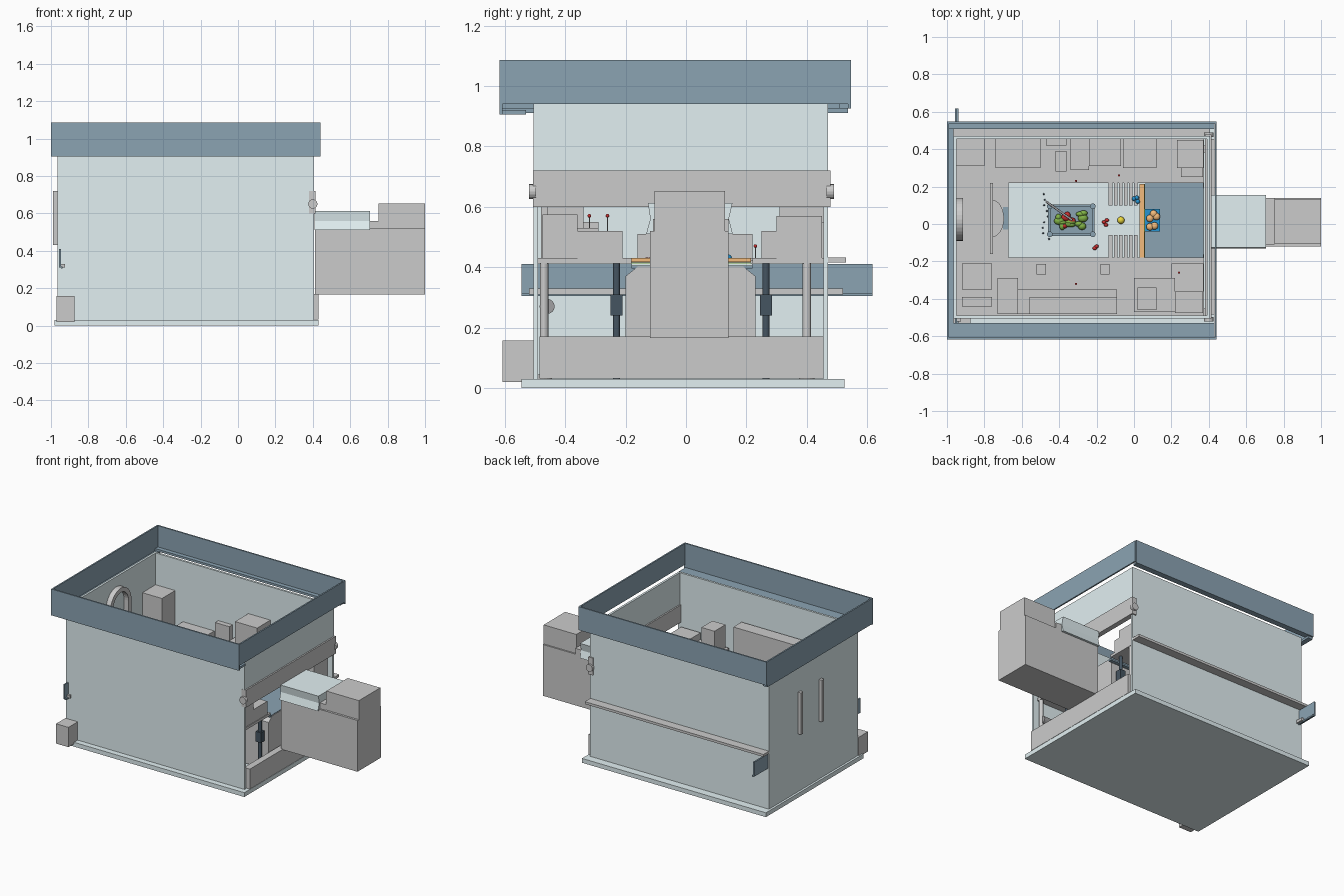
import bpy, bmesh, math, random
from mathutils import Vector

if "Cube" in bpy.data.objects:
    bpy.data.objects.remove(bpy.data.objects["Cube"])
random.seed(4)

def mat(name, c):
    m = bpy.data.materials.new(name)
    m.diffuse_color = (*c, 1)
    m.use_nodes = True
    m.node_tree.nodes["Principled BSDF"].inputs["Base Color"].default_value = m.diffuse_color
    return m

PALE = mat("pale_wall", (.76, .87, .89))
SLATE = mat("slate", (.26, .37, .45))
DARK = mat("dark_metal", (.06, .09, .12))
RED = mat("red", (.6, .03, .03))
GREEN = mat("green", (.22, .45, .06))
YELLOW = mat("yellow", (.85, .7, .05))
ORANGE = mat("orange", (.9, .5, .2))
BLUE = mat("blue", (.02, .3, .65))
STEEL = mat("steel", (.35, .35, .36))

def finish(name, bm, m=None):
    bmesh.ops.recalc_face_normals(bm, faces=bm.faces)
    me = bpy.data.meshes.new(name)
    bm.to_mesh(me)
    bm.free()
    ob = bpy.data.objects.new(name, me)
    bpy.context.collection.objects.link(ob)
    if m:
        me.materials.append(m)
    return ob

def box(name, x, y, z, m=None):
    bm = bmesh.new()
    bmesh.ops.create_cube(bm, size=1)
    for v in bm.verts:
        v.co = [r[0] + (c + .5) * (r[1] - r[0]) for c, r in zip(v.co, (x, y, z))]
    return finish(name, bm, m)

def prism_x(name, pts, x, m=None):
    """Extrude a (y, z) outline along x."""
    bm = bmesh.new()
    f = bm.faces.new([bm.verts.new((x[0], a, b)) for a, b in pts])
    r = bmesh.ops.extrude_face_region(bm, geom=[f])
    for v in r["geom"]:
        if isinstance(v, bmesh.types.BMVert):
            v.co.x = x[1]
    return finish(name, bm, m)

def rod(name, a, b, r, m=None, n=16):
    a, b = Vector(a), Vector(b)
    bm = bmesh.new()
    bmesh.ops.create_cone(bm, cap_ends=True, segments=n, radius1=r, radius2=r, depth=(b - a).length)
    q = (b - a).to_track_quat('Z', 'Y')
    for v in bm.verts:
        v.co = q @ v.co + (a + b) / 2
    return finish(name, bm, m)

def ball(name, p, s, m):
    bm = bmesh.new()
    bmesh.ops.create_uvsphere(bm, u_segments=14, v_segments=9, radius=1)
    for v in bm.verts:
        v.co = [c * k + o for c, k, o in zip(v.co, s, p)]
    for f in bm.faces:
        f.smooth = True
    return finish(name, bm, m)

# Base slab and shell
box("base_slab", (-.98, .43), (-.545, .525), (0, .03), PALE)
box("front_wall", (-.965, .405), (-.505, -.49), (.03, .94), PALE)
box("back_wall", (-.965, .405), (.455, .47), (.03, .94), PALE)
box("left_wall", (-.965, -.95), (-.49, .455), (.03, .94), PALE)
box("right_upper_wall", (.39, .405), (-.49, .455), (.72, .94), PALE)
box("right_beam", (.38, .415), (-.506, .478), (.60, .72))
box("right_lower_panel", (.385, .43), (-.485, .455), (.032, .17))
for y in (-.508, .478):
    rod("beam_knob", (.40, y - .012, .65), (.40, y + .012, .65), .025)

# Roof fascia: upright panels with inward bottom lips
box("front_fascia", (-1, .44), (-.618, -.608), (.905, 1.087), SLATE)
box("front_fascia_lip", (-.99, .43), (-.608, -.53), (.905, .92), SLATE)
box("back_fascia", (-1, .44), (.537, .547), (.925, 1.087), SLATE)
box("back_fascia_lip", (-.99, .43), (.507, .537), (.925, .94), SLATE)
box("right_fascia", (.432, .442), (-.608, .537), (.94, 1.087), SLATE)
box("left_fascia", (-1, -.99), (-.608, .537), (.91, 1.087), SLATE)
box("left_fascia_lip", (-.99, -.965), (-.608, .537), (.91, .925), SLATE)

# Outside fittings
box("corner_box", (-.97, -.875), (-.607, -.505), (.02, .157))
box("back_ledge", (-.965, .405), (.47, .53), (.415, .432))
box("left_cross_plate", (-.957, -.947), (-.545, .617), (.31, .41), SLATE)
box("left_cross_flange", (-.95, -.925), (-.52, .52), (.31, .33))
box("left_cross_foot", (-.947, -.937), (-.545, .617), (.305, .315), SLATE)
for y in (-.09, .14):
    box("window_post", (-.988, -.965), (y - .012, y + .012), (.43, .72))

# Arched frame inside the left wall
arch = [(.025 + .115 * math.cos(t * math.pi / 16), .75 + .12 * math.sin(t * math.pi / 16)) for t in range(17)]
inner = [(.025 + .085 * math.cos(t * math.pi / 16), .75 + .09 * math.sin(t * math.pi / 16)) for t in range(16, -1, -1)]
prism_x("window_arch", [(.14, .44)] + arch + [(-.09, .44), (-.06, .44)] + inner + [(.11, .44)], (-.95, -.915))

# Counter tops on three sides
for n, y in (("front", (-.49, -.18)), ("back", (.22, .455))):
    box(n + "_counter", (-.95, .375), y, (.412, .43))
box("left_counter", (-.95, -.67), (-.18, .22), (.412, .43))

# Central table with its chamfered end
prism_x("table_base", [(-.2, .04), (.23, .04), (.23, .37), (.19, .402), (-.16, .402), (-.2, .37)], (.10, .375))
box("table_top", (-.67, .06), (-.18, .22), (.398, .412), PALE)
box("table_low_top", (.06, .372), (-.18, .22), (.395, .406), SLATE)
box("orange_edge", (.03, .055), (-.18, .215), (.417, .43), ORANGE)
box("green_edge", (.03, .058), (-.18, .215), (.402, .416), GREEN)
for i in range(6):
    x = -.135 + i * .027
    for y in ((-.18, -.06), (.10, .22)):
        box("vent_slat", (x, x + .02), y, (.412, .424))

# Rounded bay at the left of the table
bay = bmesh.new()
pts = [(-.77, -.16), (-.70, -.16), (-.70, -.07)]
pts += [(-.76 + .065 * math.sin(t * math.pi / 12), .03 - .10 * math.cos(t * math.pi / 12)) for t in range(13)]
f = bay.faces.new([bay.verts.new((x, y, .43)) for x, y in pts[3:]])
r = bmesh.ops.extrude_face_region(bay, geom=[f])
bmesh.ops.translate(bay, vec=(0, 0, .07), verts=[v for v in r["geom"] if isinstance(v, bmesh.types.BMVert)])
finish("rounded_bay", bay)
box("bay_rear", (-.77, -.755), (-.16, .22), (.43, .51))
box("bay_panel", (-.70, -.672), (-.03, .09), (.43, .434), SLATE)

# Cabinets and appliances on the counters
cabinets = [
    (-.95, -.80, .31, .455, .72), (-.74, -.50, .30, .455, .52), (-.47, -.36, .42, .455, .60),
    (-.42, -.36, .28, .39, .50), (-.34, -.24, .29, .455, .52), (-.24, -.07, .31, .455, .71),
    (-.06, .12, .30, .455, .55), (.23, .372, .30, .45, .57), (.25, .37, .25, .30, .52),
    (-.92, -.76, -.35, -.21, .50), (-.92, -.76, -.44, -.39, .52), (-.73, -.62, -.48, -.29, .55),
    (-.56, -.09, -.48, -.39, .73), (-.62, -.09, -.48, -.35, .50), (0, .22, -.47, -.29, .53),
    (.02, .12, -.46, -.34, .69), (.2, .372, -.36, -.21, .52), (.22, .37, -.475, -.36, .575)]
for x0, x1, y0, y1, h in cabinets:
    box("cabinet", (x0, x1), (y0, y1), (.43, h))
for x in (-.495, -.155):
    box("small_stool", (x - .025, x + .025), (-.27, -.215), (.43, .48))

# Lower-storey supports seen through the open side
for y in (-.47, .40):
    rod("support_column", (.36, y, .03), (.36, y, .412), .014)
    rod("column_foot", (.36, y, .03), (.36, y, .045), .026)
for y in (-.23, .265):
    for x in (-.6, .33):
        rod("table_strut", (x, y, .03), (x, y, .412), .012, DARK)
        box("strut_clamp", (x - .02, x + .02), (y - .02, y + .02), (.24, .31), DARK)
rod("pipe_drum", (.30, -.46, .27), (.36, -.46, .27), .025, STEEL)

# Outside unit with its covered chute
box("unit_body", (.412, 1), (-.12, .14), (.165, .52))
box("unit_head", (.75, 1), (-.105, .13), (.52, .652))
box("unit_step", (.70, .75), (-.11, .14), (.52, .56))
prism_x("chute_cover", [(-.132, .51), (-.118, .56), (-.126, .612), (.154, .612), (.142, .56), (.155, .51)], (.41, .705), PALE)

# Tray of vegetables
box("tray_floor", (-.45, -.22), (-.055, .095), (.412, .425), SLATE)
for n, x, y in (("a", (-.46, -.21), (-.065, -.052)), ("b", (-.46, -.21), (.092, .105)),
                ("c", (-.46, -.447), (-.065, .105)), ("d", (-.223, -.21), (-.065, .105))):
    box("tray_rim_" + n, x, y, (.412, .45), SLATE)
for x in (-.45, -.22):
    for y in (-.055, .095):
        rod("tray_post", (x, y, .412), (x, y, .465), .015, SLATE)
for i in range(16):
    ball("vegetable", (random.uniform(-.41, -.26), random.uniform(-.02, .07), .445),
         (random.uniform(.012, .03), random.uniform(.012, .024), .02), RED if i % 5 == 0 else GREEN)
rod("tray_handle", (-.47, .12, .47), (-.33, .02, .50), .006, STEEL)

# Loose food and the bun board
box("bun_board", (.06, .14), (-.04, .08), (.406, .42), BLUE)
for x, y in ((.085, -.015), (.11, -.01), (.085, .03), (.105, .055), (.12, .04)):
    ball("bun", (x, y, .43), (.02, .02, .015), ORANGE)
ball("yellow_fruit", (-.07, .02, .432), (.02, .02, .02), YELLOW)
for x, y in ((-.16, .01), (-.145, .02), (-.15, -.005), (-.2, -.12), (-.21, -.13)):
    ball("red_fruit", (x, y, .422), (.012, .01, .01), RED)
for x, y in ((.0, .135), (.02, .12), (.015, .14)):
    ball("blue_fruit", (x, y, .43), (.012, .012, .012), BLUE)
for i in range(9):
    ball("seasoning", (-.47 + random.uniform(-.02, .02), -.08 + i * .03, .416), (.005, .005, .005), DARK)

# Small red-topped pins on the counters
for x, y, z in ((-.31, .23, .47), (-.08, .26, .47), (-.31, -.32, .57), (.24, -.26, .57)):
    rod("pin_stem", (x, y, .43), (x, y, z), .002, STEEL, 8)
    ball("pin_head", (x, y, z), (.006, .006, .006), RED)
